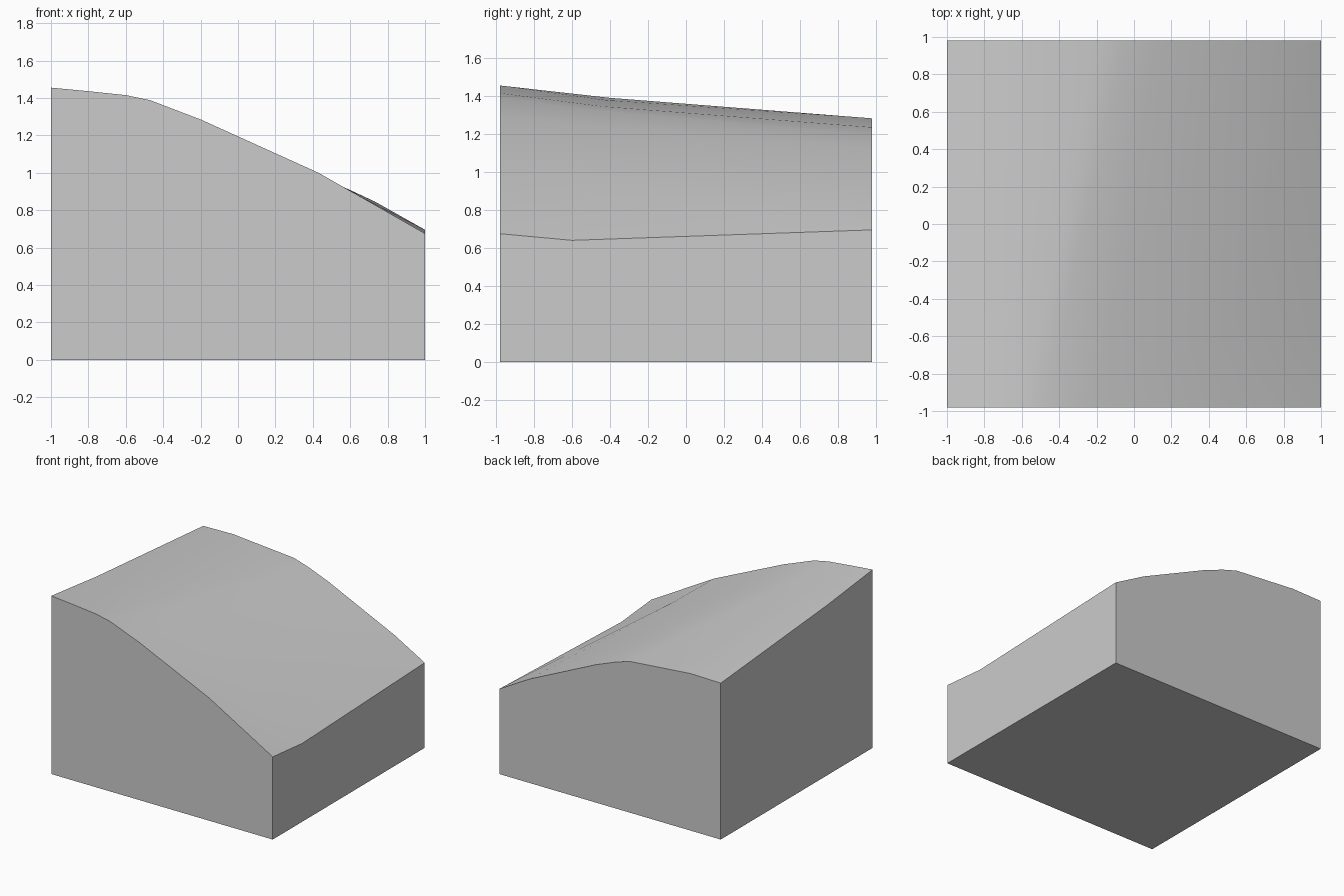
import bpy
import bmesh
import math

cube = bpy.data.objects.get("Cube")
if cube:
    bpy.data.objects.remove(cube, do_unlink=True)

# One plain grey for the whole block
grey = bpy.data.materials.new("plain_grey")
grey.use_nodes = True
colour = (0.6, 0.6, 0.6, 1)
grey.diffuse_color = colour
grey.node_tree.nodes["Principled BSDF"].inputs["Base Color"].default_value = colour

# Ridge lines of the sloping ground: front edge, middle bend, back edge
front = [(-1, -.98, 1.455), (-.8, -.98, 1.436), (-.6, -.98, 1.415), (-.47, -.98, 1.388),
         (-.2, -.98, 1.285), (.43, -.98, 1.0), (1, -.98, .675)]
middle = [(-1, -.40, 1.39), (-.78, -.42, 1.378), (-.48, -.45, 1.346), (-.36, -.47, 1.322),
          (-.12, -.5, 1.238), (.5, -.56, .952), (1, -.6, .64)]
back = [(-1, .98, 1.277), (-.73, .98, 1.282), (-.18, .98, 1.235), (-.05, .98, 1.195),
        (.13, .98, 1.125), (.73, .98, .847), (1, .98, .695)]

bm = bmesh.new()
rows = [[bm.verts.new(p) for p in row] for row in (front, middle, back)]

# Sloping top surface
for near, far in zip(rows, rows[1:]):
    for i in range(len(near) - 1):
        bm.faces.new((near[i], near[i + 1], far[i + 1], far[i]))

# Flat base and four upright walls
corners = [bm.verts.new((v.co.x, v.co.y, 0)) for v in
           (rows[0][0], rows[0][-1], rows[2][-1], rows[2][0])]
bm.faces.new(corners[::-1])
rims = [rows[0], [r[-1] for r in rows], rows[2][::-1], [r[0] for r in rows][::-1]]
for i, rim in enumerate(rims):
    bm.faces.new([corners[i], corners[(i + 1) % 4]] + rim[::-1])

bmesh.ops.recalc_face_normals(bm, faces=bm.faces)
mesh = bpy.data.meshes.new("sloping_ground_block")
bm.to_mesh(mesh)
bm.free()
mesh.materials.append(grey)
block = bpy.data.objects.new("sloping_ground_block", mesh)
bpy.context.collection.objects.link(block)

# Smooth slope, crisp block edges
bpy.context.view_layer.objects.active = block
block.select_set(True)
bpy.ops.object.shade_smooth_by_angle(angle=math.radians(30))
